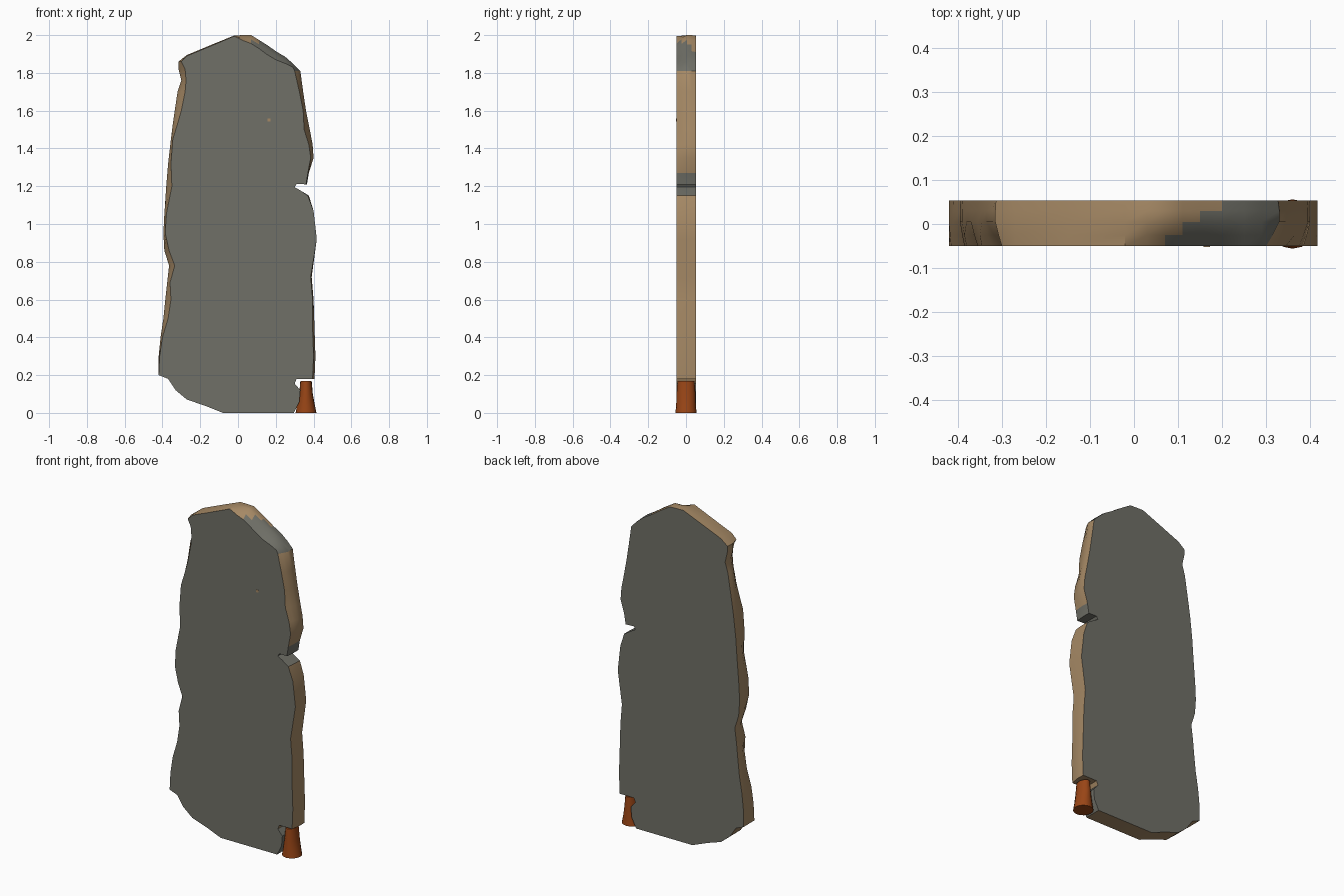
import bpy
import bmesh
import math

cube = bpy.data.objects.get("Cube")
if cube:
    bpy.data.objects.remove(cube, do_unlink=True)


def make_material(name, colour):
    material = bpy.data.materials.new(name)
    material.use_nodes = True
    material.diffuse_color = (*colour, 1)
    shader = material.node_tree.nodes["Principled BSDF"]
    shader.inputs["Base Color"].default_value = (*colour, 1)
    shader.inputs["Roughness"].default_value = 0.9
    return material


grey = make_material("slate grey", (0.16, 0.16, 0.135))
tan = make_material("bare wood tan", (0.38, 0.25, 0.13))
orange = make_material("rust orange", (0.32, 0.06, 0.008))
GREY, TAN, ORANGE = range(3)


def make_object(name, bm, materials):
    bmesh.ops.recalc_face_normals(bm, faces=bm.faces)
    mesh = bpy.data.meshes.new(name)
    bm.to_mesh(mesh)
    bm.free()
    for material in materials:
        mesh.materials.append(material)
    obj = bpy.data.objects.new(name, mesh)
    bpy.context.collection.objects.link(obj)
    bpy.ops.object.select_all(action="DESELECT")
    obj.select_set(True)
    bpy.context.view_layer.objects.active = obj
    bpy.ops.object.shade_smooth_by_angle(angle=math.radians(35))
    return obj


# Worn side edges: height, back x, front x
left_edge = [
    (.2, -.42, -.42), (.3, -.42, -.415), (.4, -.41, -.4), (.5, -.395, -.37),
    (.6, -.385, -.355), (.69, -.375, -.36), (.78, -.365, -.335),
    (.86, -.39, -.365), (.95, -.395, -.385), (1.05, -.39, -.38),
    (1.2, -.38, -.35), (1.32, -.37, -.355), (1.45, -.355, -.345),
    (1.53, -.345, -.32), (1.6, -.335, -.3), (1.7, -.32, -.28),
    (1.76, -.3, -.275), (1.82, -.315, -.28), (1.86, -.315, -.3),
]
upper_right_edge = [
    (1.81, .33, .3), (1.7, .345, .325), (1.6, .36, .345), (1.5, .38, .35),
    (1.42, .395, .375), (1.35, .4, .385), (1.27, .375, .37), (1.21, .365, .36),
]
lower_right_edge = [
    (1.15, .375, .37), (1.07, .4, .4), (.92, .417, .417), (.72, .39, .385),
    (.6, .4, .395), (.45, .405, .395), (.3, .41, .4), (.18, .405, .395),
]
# Peaked top edge: x, back height, front height
top_edge = [
    (-.27, 1.895, 1.89), (-.15, 1.945, 1.94), (-.02, 1.998, 1.995),
    (.03, 2, 1.97), (.07, 2, 1.955), (.11, 1.975, 1.93), (.15, 1.95, 1.9),
    (.2, 1.915, 1.87), (.25, 1.885, 1.85), (.29, 1.85, 1.83),
]
# Side notch, foot recess and base: x, height
side_notch = [(.31, 1.212), (.3, 1.195), (.33, 1.178)]
recess_and_base = [
    (.31, .18), (.3, .155), (.33, .12), (.325, .06), (.295, 0),
    (.1, 0), (-.08, 0), (-.18, .04), (-.27, .07), (-.33, .12), (-.37, .18),
]


def side(rows):
    return [((back, z), (front, z)) for z, back, front in rows]


def same(rows):
    return [(point, point) for point in rows]


outline = (side(left_edge) + [((x, b), (x, f)) for x, b, f in top_edge]
           + side(upper_right_edge) + same(side_notch)
           + side(lower_right_edge) + same(recess_and_base))


def wall_colour(centre):
    x, y, z = centre
    worn_corner = z > 1.81 and x - 1.4 * (y + 0.05) > 0.07
    inside_notch = 1.16 < z < 1.25 and x > 0.28
    stained_base = -0.33 < x < -0.27 and z < 0.12 and y > 0.02
    inside_recess = z < 0.15 and 0.29 < x < 0.34
    if worn_corner or inside_notch or inside_recess:
        return GREY
    return ORANGE if stained_base else TAN


# Slab: rings from the worn front outline to the fuller back outline
bm = bmesh.new()
rings = []
for y, wear in [(-.05, 1), (-.025, .5), (.005, 0), (.03, 0), (.053, .1)]:
    ring = []
    for back, front in outline:
        x, z = [b + (f - b) * wear for b, f in zip(back, front)]
        ring.append(bm.verts.new((x, y, z)))
    rings.append(ring)
count = len(outline)
for near, far in zip(rings, rings[1:]):
    for i in range(count):
        j = (i + 1) % count
        face = bm.faces.new((near[i], near[j], far[j], far[i]))
        face.material_index = wall_colour(face.calc_center_median())
for ring in (rings[0], rings[-1]):
    bm.faces.new(ring).material_index = GREY
make_object("slab", bm, [grey, tan, orange])

# Flared foot under the recess, flattened toward its top
bm = bmesh.new()
foot_rings = []
for z, rx, ry in [(0, .055, .056), (.04, .047, .052), (.1, .036, .05), (.17, .03, .045)]:
    angles = [math.tau * k / 16 for k in range(16)]
    foot_rings.append([bm.verts.new((.36 + rx * math.cos(a), ry * math.sin(a), z))
                       for a in angles])
for low, high in zip(foot_rings, foot_rings[1:]):
    for k in range(16):
        n = (k + 1) % 16
        bm.faces.new((low[k], low[n], high[n], high[k]))
bm.faces.new(foot_rings[0])
bm.faces.new(foot_rings[-1])
make_object("foot", bm, [orange])

# Small chip mark on the front face
bm = bmesh.new()
bmesh.ops.create_cube(bm, size=1)
for v in bm.verts:
    v.co = (.165 + v.co.x * .015, -.05 + v.co.y * .004, 1.55 + v.co.z * .015)
make_object("chip_mark", bm, [tan])
